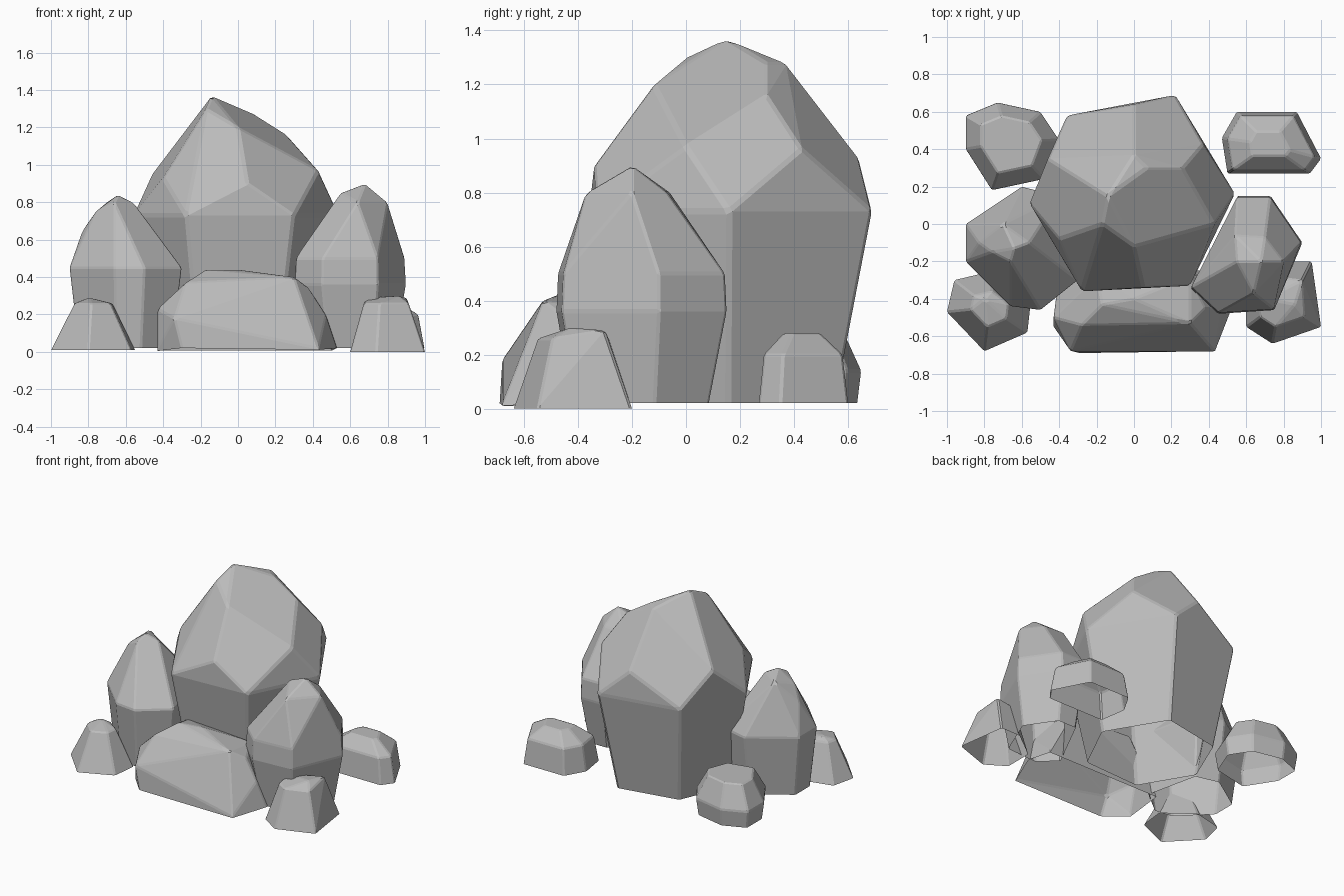
import bpy
import bmesh
from math import radians
from mathutils import Vector

cube = bpy.data.objects.get("Cube")
if cube:
    bpy.data.objects.remove(cube, do_unlink=True)

# One plain stone colour for every boulder
stone = bpy.data.materials.new("stone_grey")
stone.use_nodes = True
grey = (.5, .5, .5, 1)
stone.diffuse_color = grey
shader = stone.node_tree.nodes["Principled BSDF"]
shader.inputs["Base Color"].default_value = grey
shader.inputs["Roughness"].default_value = .9


def section(outline, height, scale):
    """Outline scaled about its middle and lifted to a height."""
    points = [Vector(p).to_3d() for p in outline]
    middle = sum(points, Vector()) / len(points)
    lift = Vector((0, 0, height))
    return [middle.lerp(p, scale) + lift for p in points]


def keep_shell(bm):
    """Wrap the points in a faceted shell with an open underside."""
    hull = bmesh.ops.convex_hull(bm, input=list(bm.verts))
    spare = {item for item in hull["geom_interior"] + hull["geom_unused"]
             if isinstance(item, bmesh.types.BMVert)}
    bmesh.ops.delete(bm, geom=list(spare), context="VERTS")

    # Merge nearly flat neighbours into broad chiselled facets
    bmesh.ops.dissolve_limit(bm, angle_limit=radians(9),
                             verts=list(bm.verts), edges=list(bm.edges))
    bmesh.ops.recalc_face_normals(bm, faces=list(bm.faces))
    lowest = min(vert.co.z for vert in bm.verts)
    under = [face for face in bm.faces
             if face.normal.z < -.9
             and face.calc_center_median().z < lowest + .02]
    bmesh.ops.delete(bm, geom=under, context="FACES")


def boulder(name, outline, sections, crown=(), chamfer=.008):
    """Stack scaled copies of one outline, then cap them with crown corners."""
    bm = bmesh.new()
    for height, scale in sections:
        for point in section(outline, height, scale):
            bm.verts.new(point)
    for point in crown:
        bm.verts.new(point)
    keep_shell(bm)

    mesh = bpy.data.meshes.new(name)
    bm.to_mesh(mesh)
    bm.free()
    mesh.materials.append(stone)
    rock = bpy.data.objects.new(name, mesh)
    bpy.context.collection.objects.link(rock)

    # Slightly worn edges
    worn = rock.modifiers.new("worn_edges", "BEVEL")
    worn.width = chamfer
    worn.segments = 1
    worn.limit_method = "ANGLE"
    worn.angle_limit = radians(12)


# Tall central boulder: six-sided body under a many-faced crown
boulder("central_boulder",
        outline=[(.54, .16), (.3, -.33), (-.28, -.36),
                 (-.56, .11), (-.36, .58), (.22, .69)],
        sections=[(.73, 1), (.62, .98), (.4, .9), (.02, .75)],
        crown=[(-.14, .15, 1.37), (-.17, 0, 1.3), (0, -.12, 1.2),
               (.07, .3, 1.28), (0, .37, 1.28), (.26, .3, 1.16),
               (.43, 0, .97), (.37, .43, .96), (0, .64, .93),
               (-.46, .35, .95), (-.4, -.08, .93), (.05, -.34, .9)],
        chamfer=.012)

# Upright boulders on either side
boulder("left_boulder",
        outline=[(.9, -.1), (.73, .15), (.55, .15),
                 (.3, -.34), (.45, -.48), (.75, -.46)],
        sections=[(.5, .98), (.36, 1), (.02, .8)],
        crown=[(.68, -.2, .9), (.55, -.2, .85), (.8, -.2, .8),
               (.64, -.37, .8), (.7, -.07, .8), (.54, -.06, .8)])
boulder("right_boulder",
        outline=[(-.9, 0), (-.9, -.2), (-.66, -.44), (-.5, -.46),
                 (-.3, -.3), (-.4, .15), (-.6, .2)],
        sections=[(.45, 1), (.28, .98), (.02, .83)],
        crown=[(-.64, -.13, .84), (-.76, -.15, .75), (-.7, 0, .8),
               (-.56, -.1, .8), (-.66, -.2, .8), (-.83, -.1, .65)])

# Low wide slab at the front
boulder("front_slab",
        outline=[(-.43, -.55), (-.3, -.69), (.43, -.68),
                 (.53, -.43), (.5, -.25), (-.4, -.25)],
        sections=[(.02, 1)],
        crown=[(-.17, -.43, .44), (0, -.4, .44), (-.28, -.54, .37),
               (.3, -.53, .4), (.38, -.45, .34), (-.43, -.5, .23),
               (-.34, -.68, .18), (.47, -.46, .2),
               (-.2, -.28, .4), (.3, -.28, .37)])

# Small stones at the four corners
boulder("front_right_stone",
        outline=[(-.96, -.3), (-1, -.47), (-.8, -.68),
                 (-.57, -.58), (-.55, -.4), (-.75, -.25)],
        sections=[(.01, 1), (.26, .45)],
        crown=[(-.8, -.4, .29)])
boulder("front_left_stone",
        outline=[(.95, -.2), (1, -.55), (.74, -.64),
                 (.6, -.55), (.6, -.35), (.8, -.2)],
        sections=[(0, 1), (.26, .6)],
        crown=[(.9, -.3, .29), (.86, -.43, .3), (.7, -.4, .29)])
boulder("back_left_stone",
        outline=[(.47, .46), (.5, .27), (.94, .27),
                 (1, .35), (.87, .6), (.55, .6)],
        sections=[(.02, 1), (.2, .88), (.28, .4)])
boulder("back_right_stone",
        outline=[(-.9, .58), (-.73, .65), (-.5, .6), (-.4, .45),
                 (-.48, .24), (-.76, .18), (-.9, .4)],
        sections=[(.02, .93), (.14, 1), (.3, .65)])
